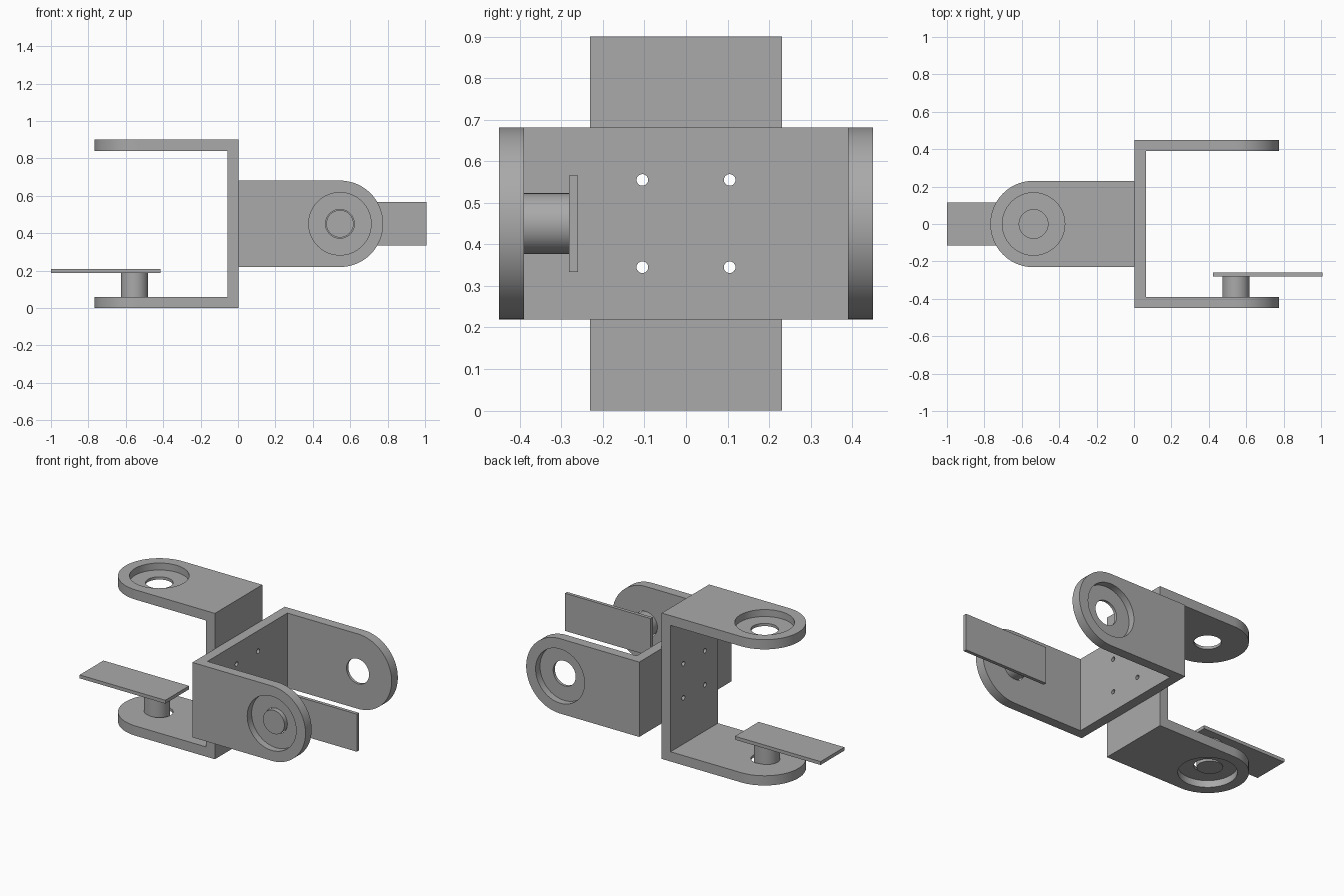
import bpy
import bmesh
from math import pi, cos, sin
from mathutils import Matrix, Vector

if "Cube" in bpy.data.objects:
    bpy.data.objects.remove(bpy.data.objects["Cube"], do_unlink=True)

HALF_H, HALF_W, LENGTH, THICK = 0.45, 0.231, 0.772, 0.06
AXIS_X = HALF_W - LENGTH          # centre of the rounded arm ends
RECESS_DEPTH = 0.043

grey = bpy.data.materials.new("plain grey")
grey.use_nodes = True
grey.diffuse_color = (0.4, 0.4, 0.4, 1)
grey.node_tree.nodes["Principled BSDF"].inputs["Base Color"].default_value = (0.4, 0.4, 0.4, 1)


def add_object(name, bm):
    bmesh.ops.recalc_face_normals(bm, faces=bm.faces[:])
    mesh = bpy.data.meshes.new(name)
    bm.to_mesh(mesh)
    bm.free()
    mesh.materials.append(grey)
    obj = bpy.data.objects.new(name, mesh)
    bpy.context.collection.objects.link(obj)
    return obj


def prism(name, points, direction):
    """Extrude a closed outline along a direction."""
    bm = bmesh.new()
    face = bm.faces.new([bm.verts.new(p) for p in points])
    moved = bmesh.ops.extrude_face_region(bm, geom=[face])["geom"]
    verts = [v for v in moved if isinstance(v, bmesh.types.BMVert)]
    bmesh.ops.translate(bm, verts=verts, vec=direction)
    return add_object(name, bm)


def cylinder(name, radius, start, end, segments=64):
    a, b = Vector(start), Vector(end)
    turn = (b - a).to_track_quat("Z", "Y").to_matrix().to_4x4()
    bm = bmesh.new()
    bmesh.ops.create_cone(bm, cap_ends=True, segments=segments, radius1=radius, radius2=radius,
                          depth=(b - a).length, matrix=Matrix.Translation((a + b) / 2) @ turn)
    return add_object(name, bm)


def box(name, low, high):
    x0, y0, z0 = low
    x1, y1, z1 = high
    return prism(name, [(x0, y0, z0), (x1, y0, z0), (x1, y1, z0), (x0, y1, z0)], (0, 0, z1 - z0))


def boolean(obj, cutter, operation):
    """Apply a boolean and discard the cutter."""
    mod = obj.modifiers.new("cut", "BOOLEAN")
    mod.object, mod.operation, mod.solver = cutter, operation, "EXACT"
    graph = bpy.context.evaluated_depsgraph_get()
    mesh = bpy.data.meshes.new_from_object(obj.evaluated_get(graph))
    obj.modifiers.clear()
    obj.data = mesh
    bpy.data.objects.remove(cutter, do_unlink=True)


def make_bracket(name):
    # C-shaped section, then trimmed to a round-ended outline
    x, h, t = -LENGTH - 0.1, HALF_H, THICK
    section = [(0, -h), (0, h), (x, h), (x, h - t), (-t, h - t), (-t, t - h), (x, t - h), (x, -h)]
    bracket = prism(name, [(px, -0.4, pz) for px, pz in section], (0, 0.8, 0))
    outline = [(0.1, -HALF_W, -1), (0.1, HALF_W, -1)]
    for i in range(49):
        a = pi / 2 + pi * i / 48
        outline.append((AXIS_X + HALF_W * cos(a), HALF_W * sin(a), -1))
    boolean(bracket, prism("outline", outline, (0, 0, 2)), "INTERSECT")

    # Shaft hole, outer bearing recesses and the four screw holes
    cutters = [cylinder("shaft_hole", 0.077, (AXIS_X, 0, -1), (AXIS_X, 0, 1))]
    for s in (-1, 1):
        cutters.append(cylinder("recess", 0.167, (AXIS_X, 0, s * (h - RECESS_DEPTH)), (AXIS_X, 0, s)))
        for side in (-1, 1):
            y, z = side * 0.105, s * 0.105
            cutters.append(cylinder("screw_hole", 0.014, (-0.2, y, z), (0.1, y, z), 24))
    for cutter in cutters:
        boolean(bracket, cutter, "DIFFERENCE")
    return bracket


def make_joint(label, matrix, shift_x, shift_z):
    """Bracket with a shaft and flat paddle on its lower arm."""
    cx = AXIS_X + shift_x
    base = shift_z - HALF_H
    parts = [
        make_bracket(label + "_bracket"),
        cylinder(label + "_shaft", 0.073, (cx, 0, base + 0.02), (cx, 0, base + 0.17)),
        box(label + "_paddle", (-1.004, -0.116, base + 0.169), (-0.419, 0.116, base + 0.19)),
    ]
    for part in parts:
        part.data.transform(matrix)
        part.data.update()
    return parts


# Upright bracket opens to -x, the other lies on its side and opens to +x
upright = Matrix.Translation((0.004, 0, HALF_H))
sideways = Matrix(((-1, 0, 0, 0.004), (0, 0, 1, 0), (0, 1, 0, HALF_H), (0, 0, 0, 1)))
parts = make_joint("upright", upright, -0.016, 0.018)
parts += make_joint("sideways", sideways, 0, 0)

bpy.ops.object.select_all(action="DESELECT")
for part in parts:
    part.select_set(True)
bpy.context.view_layer.objects.active = parts[0]
bpy.ops.object.shade_smooth_by_angle(angle=pi / 6)
